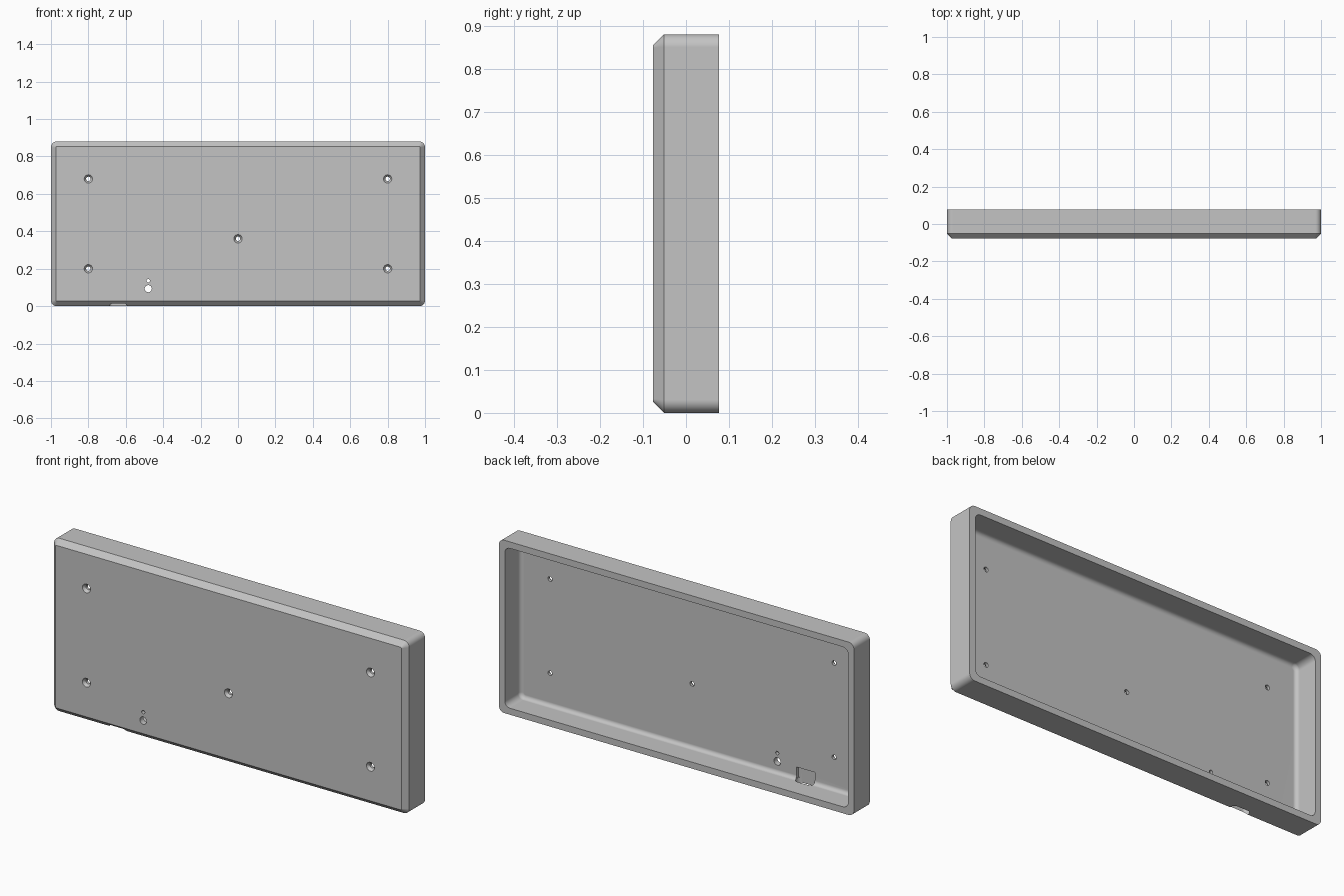
import bpy, bmesh, math
from mathutils import Matrix, Vector

if "Cube" in bpy.data.objects:
    bpy.data.objects.remove(bpy.data.objects["Cube"])

WIDTH, HEIGHT, FRONT, BACK = 2.0, 0.88, -0.077, 0.077
CHAMFER, CORNER, WALL, FLOOR, FILLET = 0.026, 0.03, 0.033, -0.049, 0.02

grey = bpy.data.materials.new("plain grey")
grey.use_nodes = True
colour = (0.55, 0.55, 0.55, 1)
grey.diffuse_color = colour
grey.node_tree.nodes["Principled BSDF"].inputs["Base Color"].default_value = colour


def make_object(name, bm):
    bmesh.ops.recalc_face_normals(bm, faces=bm.faces)
    mesh = bpy.data.meshes.new(name)
    bm.to_mesh(mesh)
    bm.free()
    mesh.materials.append(grey)
    obj = bpy.data.objects.new(name, mesh)
    bpy.context.collection.objects.link(obj)
    return obj


def rounded_outline(w, h, r, steps=8):
    points = []
    for i, (sx, sy) in enumerate([(1, 1), (-1, 1), (-1, -1), (1, -1)]):
        for k in range(steps + 1):
            a = (i + k / steps) * math.pi / 2
            points.append((sx * (w / 2 - r) + r * math.cos(a),
                           sy * (h / 2 - r) + r * math.sin(a)))
    return points


def loft(bm, rings):
    loops = [[bm.verts.new(p) for p in ring] for ring in rings]
    for a, b in zip(loops, loops[1:]):
        for i in range(len(a)):
            j = (i + 1) % len(a)
            bm.faces.new((a[i], a[j], b[j], b[i]))
    bm.faces.new(loops[0])
    bm.faces.new(loops[-1])


def case_ring(inset, r, y):
    outline = rounded_outline(WIDTH - 2 * inset, HEIGHT - 2 * inset, r)
    return [(x, y, z + HEIGHT / 2) for x, z in outline]


# Open-backed case: chamfered front, side walls, rim, inner walls, filleted floor
rings = [case_ring(CHAMFER, 0.006, FRONT),
         case_ring(0, CORNER, FRONT + CHAMFER),
         case_ring(0, CORNER, BACK),
         case_ring(WALL, CORNER, BACK)]
for k in range(7):
    a = k / 6 * math.pi / 2
    inward = FILLET * (1 - math.cos(a))
    rings.append(case_ring(WALL + inward, CORNER - inward,
                           FLOOR + FILLET * (1 - math.sin(a))))
bm = bmesh.new()
loft(bm, rings)
case = make_object("case", bm)


def cut(bm):
    cutter = make_object("cutter", bm)
    cutter.hide_render = True
    mod = case.modifiers.new("cut", "BOOLEAN")
    mod.operation = "DIFFERENCE"
    mod.solver = "EXACT"
    mod.object = cutter
    bpy.context.view_layer.objects.active = case
    bpy.ops.object.modifier_apply(modifier=mod.name)
    bpy.data.objects.remove(cutter)


def hole(x, z, profile):
    # Round cutter along y from (y, radius) pairs
    bm = bmesh.new()
    turns = [i / 24 * math.tau for i in range(24)]
    loft(bm, [[(x + r * math.cos(a), y, z + r * math.sin(a)) for a in turns]
              for y, r in profile])
    cut(bm)


# Countersunk screw holes
for x, z in [(-0.8, 0.2), (0.8, 0.2), (-0.8, 0.68), (0.8, 0.68), (0, 0.36)]:
    hole(x, z, [(FRONT - 0.002, 0.024), (-0.063, 0.012), (-0.03, 0.012)])

# Button hole and indicator hole
for z, r in [(0.093, 0.019), (0.136, 0.009)]:
    hole(-0.48, z, [(FRONT - 0.01, r), (-0.03, r)])

# Rounded socket slot through the bottom wall
bm = bmesh.new()
slot = rounded_outline(0.1, 0.04, 0.0195)
loft(bm, [[(x - 0.64, y - 0.045, z) for x, y in slot] for z in (-0.02, 0.06)])
cut(bm)

# Shallow rectangular pocket in the floor above the slot
bm = bmesh.new()
bmesh.ops.create_cube(bm, size=1, matrix=Matrix.Translation(Vector((-0.64, -0.049, 0.066)))
                      @ Matrix.Diagonal((0.102, 0.03, 0.056, 1)))
cut(bm)

# Smooth corners and fillet, crisp edges elsewhere
bpy.ops.object.select_all(action="DESELECT")
case.select_set(True)
bpy.context.view_layer.objects.active = case
bpy.ops.object.shade_smooth_by_angle(angle=math.radians(30))
weighted = case.modifiers.new("even shading", "WEIGHTED_NORMAL")
weighted.keep_sharp = True
